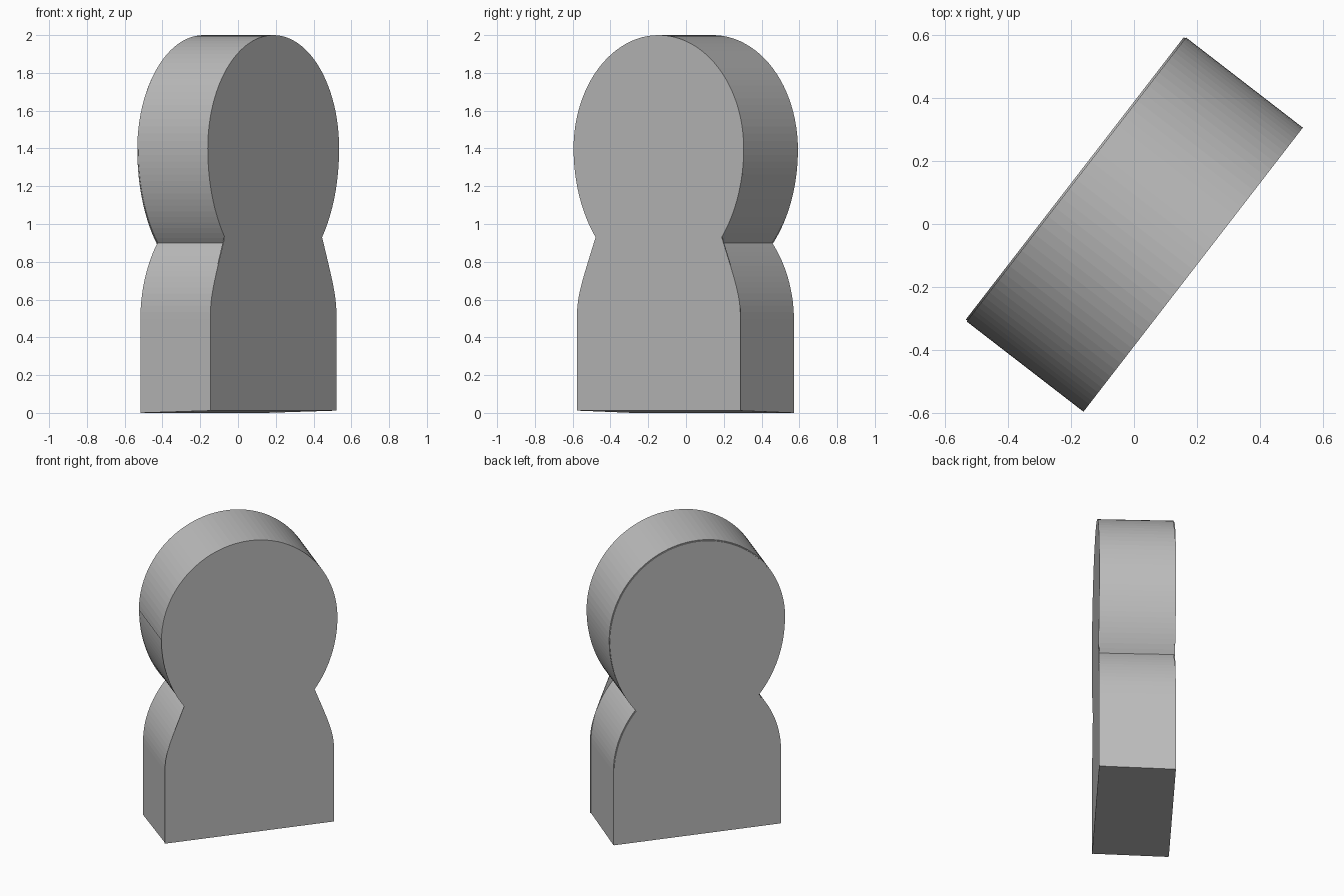
import bpy, bmesh
from math import sin, cos, pi, asin, atan2
from mathutils import Matrix, Vector

cube = bpy.data.objects.get("Cube")
if cube:
    bpy.data.objects.remove(cube, do_unlink=True)

grey = bpy.data.materials.new("plain_grey")
grey.use_nodes = True
grey.diffuse_color = (0.5, 0.5, 0.5, 1)
grey.node_tree.nodes["Principled BSDF"].inputs["Base Color"].default_value = (0.5, 0.5, 0.5, 1)

HEAD_Z, HEAD_R, CROWN, CHIN = 1.4, 0.569, 0.6, 0.70
HALF_DEPTH, PLATE = 0.237, 0.006
TURN = Matrix.Rotation(atan2(0.90, 0.695), 4, 'Z')


def bezier(a, b, c, d, steps=14):
    return [a * (1 - t)**3 + 3 * b * t * (1 - t)**2 + 3 * c * t * t * (1 - t) + d * t**3
            for t in (i / steps for i in range(steps + 1))]


def half_outline(neck_z, shoulder, step=0.0):
    """Right half, from the foot up to the crown."""
    chin_end = asin((HEAD_Z - neck_z) / CHIN)
    neck = Vector(((HEAD_R - step) * cos(chin_end), neck_z))
    curve = bezier(neck, *[Vector(p) for p in shoulder])
    pts = [Vector((shoulder[-1][0], 0))] + curve[::-1]
    for i in range(1, 17):
        a = chin_end * (1 - i / 16)
        pts.append(Vector(((HEAD_R - step) * cos(a), HEAD_Z - CHIN * sin(a))))
    for i in range(0 if step else 1, 25):
        a = pi / 2 * i / 24
        pts.append(Vector((HEAD_R * cos(a), HEAD_Z + CROWN * sin(a))))
    return pts


def slab(name, right, left, y0, y1, inset=0.0):
    """Extrude the joined halves from y0 to y1 and turn the result into place."""
    loop = right + [Vector((-p.x, p.y)) for p in left[-2::-1]]
    bm = bmesh.new()
    face = bm.faces.new([bm.verts.new((p.x * (1 - inset), y0, p.y if p.y < 0.1 else p.y - inset))
                         for p in loop])
    new = bmesh.ops.extrude_face_region(bm, geom=[face])["geom"]
    bmesh.ops.translate(bm, vec=(0, y1 - y0, 0),
                        verts=[v for v in new if isinstance(v, bmesh.types.BMVert)])
    # The underside rises slightly towards the front
    for v in bm.verts:
        if v.co.z < 0.1:
            v.co.z = 0.012 * (HALF_DEPTH - v.co.y) / (2 * HALF_DEPTH)
    bmesh.ops.recalc_face_normals(bm, faces=bm.faces)
    mesh = bpy.data.meshes.new(name)
    bm.to_mesh(mesh)
    bm.free()
    mesh.materials.append(grey)
    ob = bpy.data.objects.new(name, mesh)
    ob.matrix_world = TURN
    bpy.context.collection.objects.link(ob)


# Thick core with rounded shoulders and a fine seam on one side of the head
round_shoulder = [(0.48, 0.80), (0.542, 0.66), (0.542, 0.5)]
core = half_outline(0.90, round_shoulder)
slab("core", core, half_outline(0.90, round_shoulder, 0.004),
     -HALF_DEPTH + PLATE, HALF_DEPTH - PLATE)

# Front plate with straighter, fuller shoulders
front = half_outline(0.93, [(0.515, 0.69), (0.547, 0.62), (0.547, 0.5)])
slab("front_plate", front, front, -HALF_DEPTH, -HALF_DEPTH + PLATE)

# Back plate, set in slightly from the core
slab("back_plate", core, core, HALF_DEPTH - PLATE, HALF_DEPTH, 0.006)
